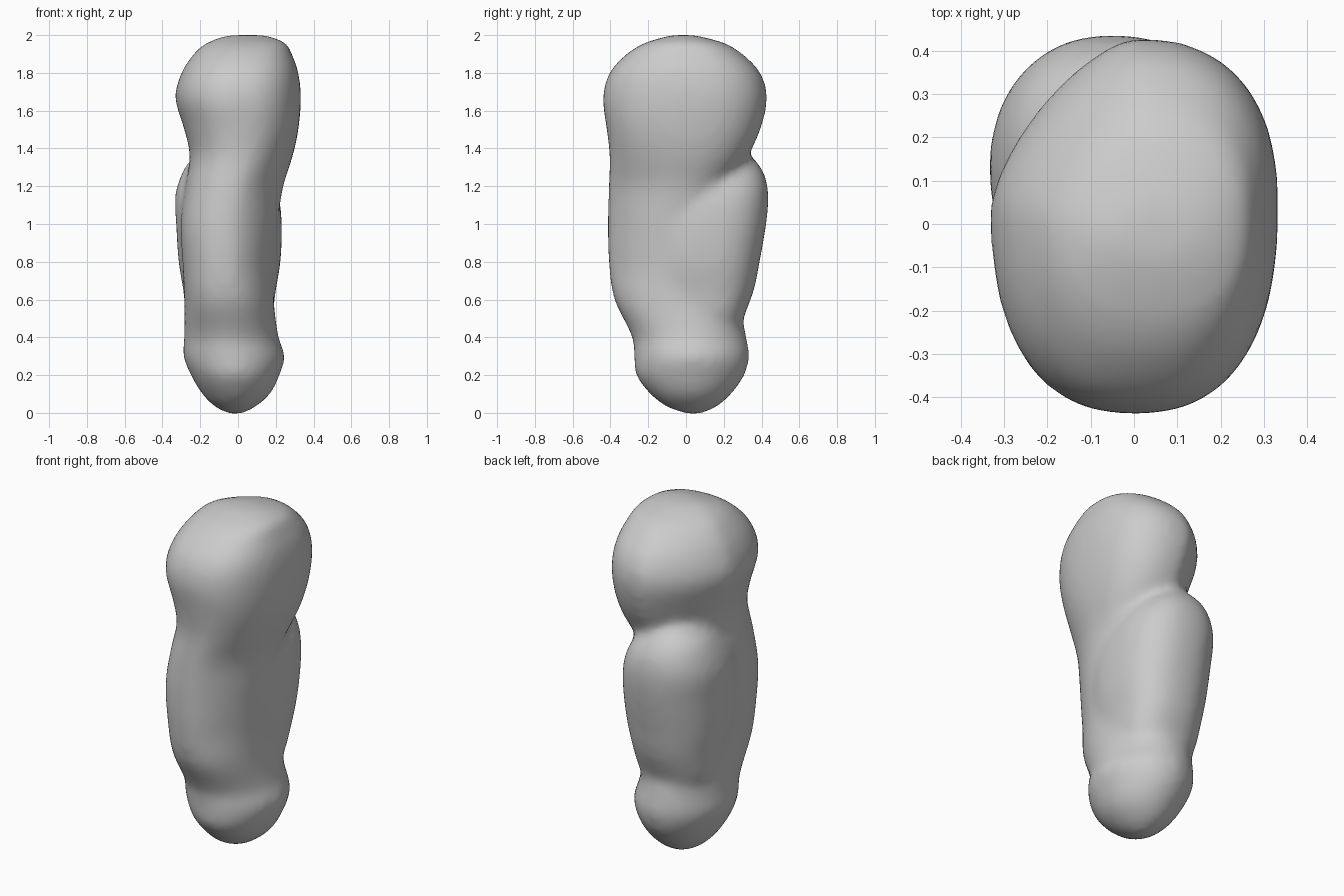
import bpy, bmesh, math

if "Cube" in bpy.data.objects:
    bpy.data.objects.remove(bpy.data.objects["Cube"])

SEG = 48

def smooth_rows(rows, steps=4):
    """Resample the rows with a cubic curve so the profile has no kinks."""
    out = []
    for k in range(len(rows) - 1):
        a, b = rows[k], rows[k + 1]
        p = rows[max(k - 1, 0)]
        n = rows[min(k + 2, len(rows) - 1)]
        h = b[0] - a[0]
        for s in range(steps):
            t = s / steps
            row = [a[0] + t * h]
            for c in range(1, len(a)):
                m0 = (b[c] - p[c]) / (b[0] - p[0]) * h
                m1 = (n[c] - a[c]) / (n[0] - a[0]) * h
                row.append((2*t**3 - 3*t**2 + 1) * a[c] + (t**3 - 2*t**2 + t) * m0
                           + (3*t**2 - 2*t**3) * b[c] + (t**3 - t**2) * m1)
            out.append(row)
    return out + [list(rows[-1])]

def loft(bm, rows, power):
    """Stack superellipse rings: z, xmin, xmax, ymin, ymax, y of widest point."""
    rings = []
    for z, x0, x1, y0, y1, yc in smooth_rows(rows):
        xc = (x0 + x1) / 2
        ring = []
        for i in range(SEG):
            a = 2 * math.pi * i / SEG
            c, s = math.cos(a), math.sin(a)
            p = power(z, c > 0, s > 0)
            x = xc + (x1 - x0) / 2 * math.copysign(abs(c) ** (2 / p), c)
            y = yc + ((y1 - yc) if s > 0 else (yc - y0)) * math.copysign(abs(s) ** (2 / p), s)
            ring.append(bm.verts.new((x, y, z)))
        rings.append(ring)
    for a, b in zip(rings, rings[1:]):
        for i in range(SEG):
            j = (i + 1) % SEG
            bm.faces.new((a[i], a[j], b[j], b[i]))
    bm.faces.new(rings[0][::-1])
    bm.faces.new(rings[-1])

def ramp(z, z0, z1):
    t = min(max((z - z0) / (z1 - z0), 0), 1)
    return t * t * (3 - 2 * t)

def body_power(z, right, back):
    """Round base, chamfered front right shaft, head flattened at back left."""
    p = 1.95 + 0.45 * ramp(z, .35, .65)
    if back and not right:
        p -= 0.95 * ramp(z, 1.2, 1.45)
    if right and not back:
        p -= 0.7 * ramp(z, .4, .8) * (1 - ramp(z, 1.15, 1.6))
    return p

def bulge_power(z, right, back):
    return 2.45 if right else 2.1

bm = bmesh.new()

# Rounded base, slim front column and large head
loft(bm, [
    (-0.005, -.05, .02, .0, .08, .04),
    (.03, -.12, .09, -.10, .16, .03),
    (.10, -.19, .17, -.19, .24, .03),
    (.20, -.25, .22, -.265, .31, .03),
    (.30, -.29, .248, -.275, .335, .03),
    (.40, -.285, .215, -.285, .32, .02),
    (.60, -.285, .19, -.38, .28, -.03),
    (.80, -.295, .195, -.41, .26, -.06),
    (1.0, -.305, .21, -.415, .23, -.07),
    (1.2, -.28, .24, -.41, .24, -.03),
    (1.36, -.255, .29, -.405, .33, .01),
    (1.5, -.285, .32, -.42, .395, .03),
    (1.67, -.333, .333, -.44, .43, .04),
    (1.8, -.30, .32, -.405, .395, .03),
    (1.9, -.235, .285, -.315, .30, .02),
    (1.96, -.165, .25, -.215, .20, .0),
    (2.0, -.06, .15, -.08, .05, -.02),
], body_power)

# Muscle-like bulge at the back
loft(bm, [
    (.35, -.15, .08, .08, .27, .16),
    (.50, -.265, .175, -.08, .305, .11),
    (.65, -.29, .20, -.22, .36, .11),
    (.80, -.315, .225, -.25, .39, .11),
    (1.0, -.328, .232, -.25, .425, .12),
    (1.15, -.333, .215, -.20, .437, .14),
    (1.25, -.305, .17, -.10, .42, .16),
    (1.33, -.26, .10, .04, .375, .18),
    (1.40, -.17, .0, .12, .30, .21),
], bulge_power)

mesh = bpy.data.meshes.new("body")
bm.to_mesh(mesh)
bm.free()
body = bpy.data.objects.new("body", mesh)
bpy.context.collection.objects.link(body)

# Fuse the two volumes into one soft skin
rm = body.modifiers.new("fuse", 'REMESH')
rm.mode = 'VOXEL'
rm.voxel_size = 0.022
rm.use_smooth_shade = True
sm = body.modifiers.new("soften", 'SMOOTH')
sm.factor = 0.5
sm.iterations = 14
